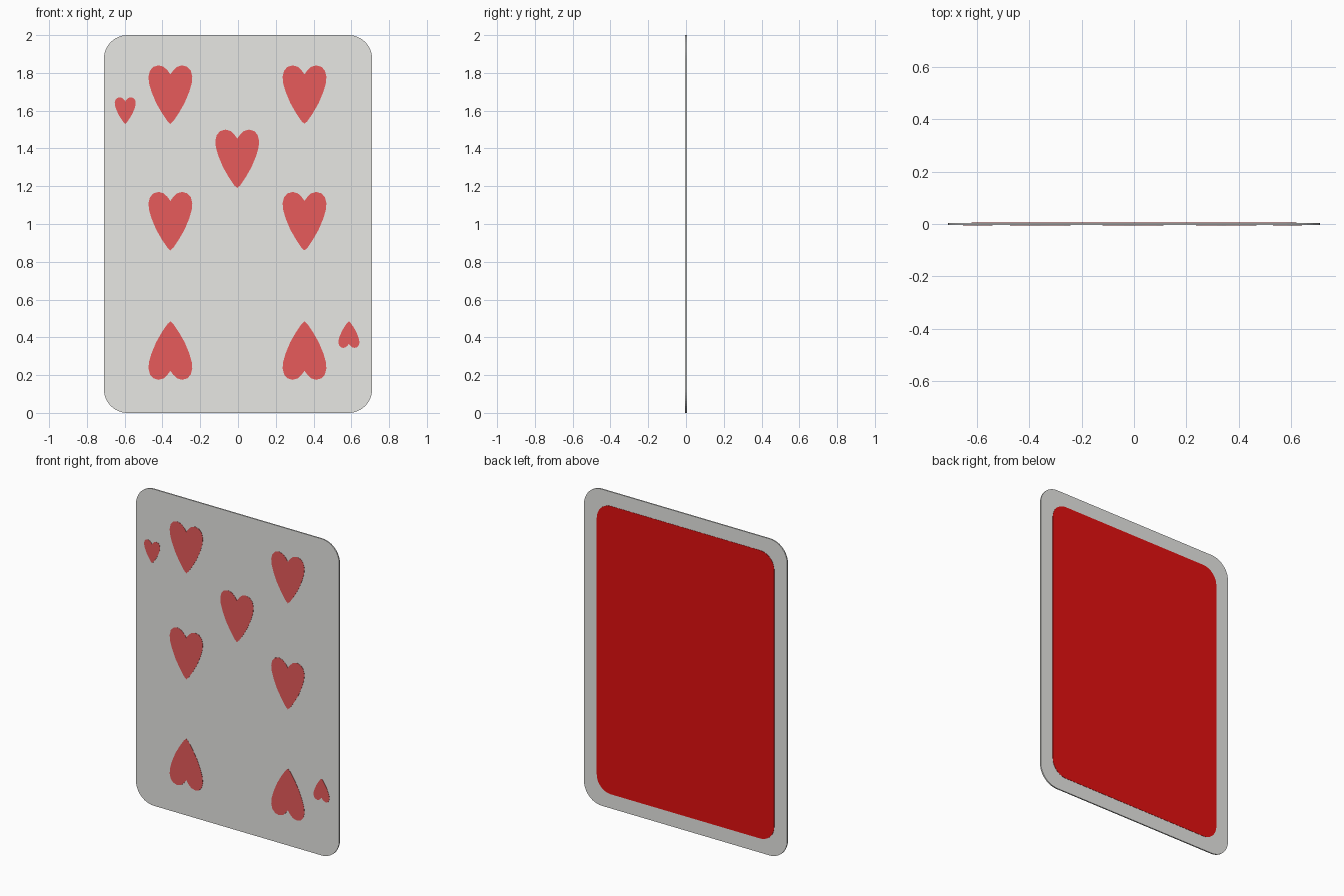
import bpy, bmesh, math

if "Cube" in bpy.data.objects:
    bpy.data.objects.remove(bpy.data.objects["Cube"])


def material(name, rgb):
    m = bpy.data.materials.new(name)
    m.diffuse_color = (*rgb, 1)
    m.use_nodes = True
    m.node_tree.nodes["Principled BSDF"].inputs["Base Color"].default_value = m.diffuse_color
    return m


CARD = material("card white", (0.8, 0.8, 0.775))
PIP = material("pip red", (0.8, 0.105, 0.105))
BACK = material("back red", (0.77, 0.005, 0.005))


def prism(name, outlines, y0, y1, mat):
    """Extrude one or more (x, z) outlines from y0 to y1 as one object."""
    bm = bmesh.new()
    for pts in outlines:
        face = bm.faces.new([bm.verts.new((x, y0, z)) for x, z in pts])
        ext = bmesh.ops.extrude_face_region(bm, geom=[face], use_keep_orig=True)
        verts = [g for g in ext["geom"] if isinstance(g, bmesh.types.BMVert)]
        bmesh.ops.translate(bm, verts=verts, vec=(0, y1 - y0, 0))
    bmesh.ops.recalc_face_normals(bm, faces=bm.faces)
    me = bpy.data.meshes.new(name)
    bm.to_mesh(me)
    bm.free()
    me.materials.append(mat)
    ob = bpy.data.objects.new(name, me)
    bpy.context.collection.objects.link(ob)
    return ob


def rounded_rect(half_w, half_h, r, cz=1.0, steps=12):
    pts = []
    for q, (sx, sz) in enumerate(((1, 1), (-1, 1), (-1, -1), (1, -1))):
        for i in range(steps + 1):
            a = math.pi / 2 * (q + i / steps)
            pts.append((sx * (half_w - r) + r * math.cos(a),
                        cz + sz * (half_h - r) + r * math.sin(a)))
    return pts


# Right half of a heart, measured up from its tip
HALF = [(0, 0), (0.016, 0.015), (0.045, 0.058), (0.075, 0.11), (0.1, 0.17),
        (0.113, 0.215), (0.116, 0.25), (0.108, 0.282), (0.09, 0.302),
        (0.062, 0.31), (0.035, 0.302), (0.015, 0.283), (0, 0.262)]


def heart(x, tip_z, sx=1.0, sz=1.0):
    pts = HALF + [(-px, pz) for px, pz in HALF[-2:0:-1]]
    return [(x + px * sx, tip_z + pz * sz) for px, pz in pts]


# Card body with rounded corners
prism("card_body", [rounded_rect(0.71, 1.0, 0.125)], -0.004, 0.004, CARD)

# Red panel on the back, leaving an even border
prism("back_panel", [rounded_rect(0.62, 0.91, 0.1)], 0.003, 0.0055, BACK)

# Large hearts: upright in the upper rows, inverted in the bottom row
large = [heart(-0.004, 1.19)]
for x in (-0.358, 0.352):
    large += [heart(x, 1.53), heart(x, 0.86), heart(x, 0.485, 1, -1)]
prism("large_hearts", large, -0.0055, -0.003, PIP)

# Small corner hearts
small = [heart(-0.597, 1.53, 0.48, 0.455), heart(0.587, 0.485, 0.48, -0.455)]
prism("corner_hearts", small, -0.0055, -0.003, PIP)
